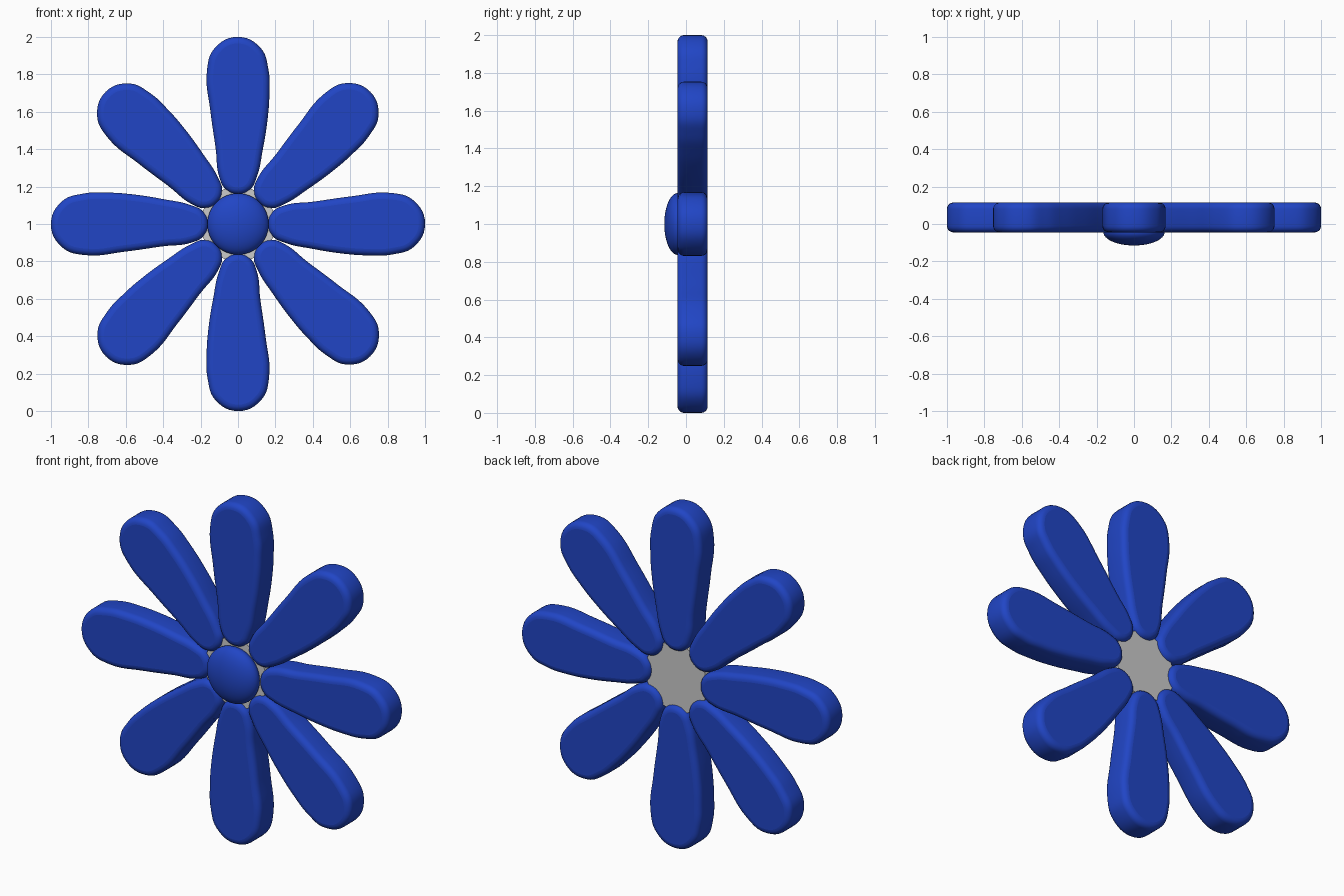
import bpy
from math import radians
from mathutils import Matrix, Vector

if "Cube" in bpy.data.objects:
    bpy.data.objects.remove(bpy.data.objects["Cube"])

blue = bpy.data.materials.new("blue")
blue.diffuse_color = (0.015, 0.06, 0.56, 1)
blue.use_nodes = True
blue.node_tree.nodes["Principled BSDF"].inputs["Base Color"].default_value = blue.diffuse_color

CENTRE = Vector((0, 0, 1))
Y_MID, HALF, BEVEL = 0.035, 0.08, 0.035

# Petal outline: (distance from hub, sideways)
OUTLINE = [(0.16, 0), (0.185, 0.065), (0.25, 0.1), (0.4, 0.119), (0.6, 0.147),
           (0.82, 0.166), (0.94, 0.125), (1.0, 0), (0.94, -0.122), (0.83, -0.162),
           (0.7, -0.168), (0.55, -0.157), (0.4, -0.133), (0.25, -0.1), (0.185, -0.065)]


def petal_mesh():
    """Filled curve with rounded rims, turned into a mesh."""
    curve = bpy.data.curves.new("petal_outline", 'CURVE')
    curve.dimensions = '2D'
    curve.fill_mode = 'BOTH'
    curve.extrude = HALF - BEVEL
    curve.bevel_depth = BEVEL
    curve.bevel_resolution = 4
    curve.offset = -BEVEL
    curve.resolution_u = 6
    spline = curve.splines.new('BEZIER')
    spline.use_cyclic_u = True
    spline.bezier_points.add(len(OUTLINE) - 1)
    for p, (r, w) in zip(spline.bezier_points, OUTLINE):
        p.co = (r, w, 0)
        p.handle_left_type = p.handle_right_type = 'AUTO'
    helper = bpy.data.objects.new("petal_outline", curve)
    bpy.context.collection.objects.link(helper)
    bpy.context.view_layer.update()
    deps = bpy.context.evaluated_depsgraph_get()
    mesh = bpy.data.meshes.new_from_object(helper.evaluated_get(deps))
    bpy.data.objects.remove(helper)
    mesh.materials.clear()
    mesh.materials.append(blue)
    return mesh


def smooth(obj, angle=40):
    bpy.ops.object.select_all(action='DESELECT')
    obj.select_set(True)
    bpy.context.view_layer.objects.active = obj
    bpy.ops.object.shade_smooth_by_angle(angle=radians(angle))


# Eight petals around the hub
mesh = petal_mesh()
for i in range(8):
    petal = bpy.data.objects.new(f"petal_{i + 1}", mesh)
    bpy.context.collection.objects.link(petal)
    petal.matrix_world = (Matrix.Translation(CENTRE + Vector((0, Y_MID, 0)))
                          @ Matrix.Rotation(radians(-45 * i), 4, 'Y')
                          @ Matrix.Rotation(radians(90), 4, 'X'))
    if i == 0:
        smooth(petal)

# Grey hub disc between the petal bases
bpy.ops.mesh.primitive_cylinder_add(vertices=48, radius=0.2, depth=0.11,
                                    location=(0, 0.035, 1), rotation=(radians(90), 0, 0))
hub = bpy.context.object
hub.name = "hub_disc"
smooth(hub)

# Domed button on the front
bpy.ops.mesh.primitive_uv_sphere_add(segments=48, ring_count=24, radius=1,
                                     location=(0, -0.043, 1), rotation=(radians(90), 0, 0))
button = bpy.context.object
button.name = "centre_button"
button.scale = (0.164, 0.164, 0.072)
button.data.materials.append(blue)
smooth(button)
